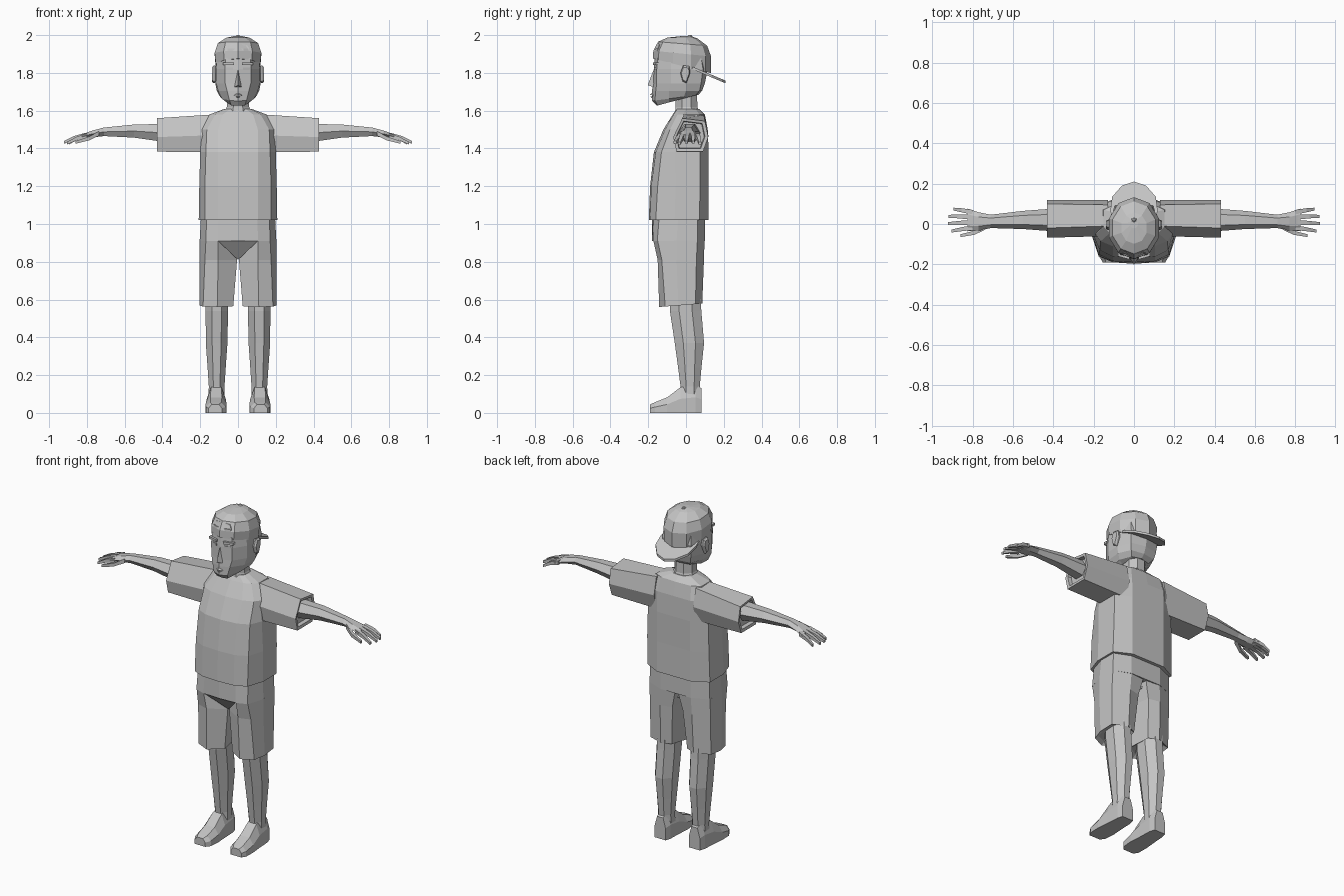
import bpy, bmesh, math
from mathutils import Vector

grey = bpy.data.materials.new("plain grey")
grey.diffuse_color = (0.55, 0.55, 0.55, 1)


def finish(name, bm, mirror=False):
    bmesh.ops.recalc_face_normals(bm, faces=bm.faces[:])
    me = bpy.data.meshes.new(name)
    bm.to_mesh(me)
    bm.free()
    me.materials.append(grey)
    ob = bpy.data.objects.new(name, me)
    bpy.context.collection.objects.link(ob)
    if mirror:
        ob.modifiers.new("mirror", 'MIRROR').use_mirror_merge = False
    return ob


def add_loft(bm, rings):
    vs = [[bm.verts.new(p) for p in r] for r in rings]
    n = len(vs[0])
    for a, b in zip(vs, vs[1:]):
        for i in range(n):
            j = (i + 1) % n
            bm.faces.new((a[i], a[j], b[j], b[i]))
    bm.faces.new(vs[0])
    bm.faces.new(vs[-1])


def loft(name, rings, mirror=False):
    bm = bmesh.new()
    add_loft(bm, rings)
    return finish(name, bm, mirror)


def level(z, pts, tilt=0):
    """Horizontal ring, optionally tilted along y."""
    return [(x, y, z + tilt * y) for x, y in pts]


def half(z, pts, tilt=0):
    """Symmetric ring from its right half, front centre to back centre."""
    return level(z, pts + [(-x, y) for x, y in pts[-2:0:-1]], tilt)


def oval(cx, cy, z, rx, ry, n=8, tilt=0, turn=0.5):
    angles = [2 * math.pi * (i + turn) / n for i in range(n)]
    return level(z, [(cx + rx * math.cos(a), cy + ry * math.sin(a)) for a in angles], tilt)


def oval_x(x, cy, cz, ry, rz, n=6):
    return [(x, p[0], p[1]) for p in oval(cy, cz, 0, ry, rz, n, 0, 0)]


# Shirt body
loft("shirt_body", [
    half(1.02, [(0, -.197), (.105, -.19), (.175, -.16), (.208, -.06), (.208, .07), (.11, .12), (0, .12)]),
    half(1.20, [(0, -.19), (.105, -.184), (.175, -.15), (.205, -.055), (.205, .075), (.11, .118), (0, .118)]),
    half(1.38, [(0, -.17), (.105, -.16), (.17, -.13), (.2, -.06), (.2, .075), (.11, .12), (0, .12)]),
    half(1.50, [(0, -.12), (.105, -.11), (.165, -.085), (.19, -.05), (.2, .08), (.11, .115), (0, .115)]),
    half(1.58, [(0, -.07), (.08, -.065), (.12, -.045), (.15, -.015), (.15, .07), (.1, .095), (0, .1)]),
    half(1.61, [(0, -.05), (.04, -.045), (.06, -.03), (.07, 0), (.065, .05), (.04, .065), (0, .07)]),
])

# Sleeves with a recessed cuff
inner = [(-.05, 1.38), (.09, 1.38), (.118, 1.47), (.095, 1.575), (-.01, 1.58), (-.06, 1.47)]
outer = [(-.05, 1.383), (.09, 1.383), (.118, 1.46), (.1, 1.545), (-.02, 1.56), (-.068, 1.46)]


def sleeve_ring(x, pts, s=1.0):
    return [(x, .02 + (y - .02) * s, 1.475 + (z - 1.475) * s) for y, z in pts]


loft("sleeve", [sleeve_ring(.13, inner), sleeve_ring(.43, outer),
                sleeve_ring(.427, outer, .82), sleeve_ring(.405, outer, .78)], True)

# Arms and palms
loft("arm", [oval_x(*r) for r in [
    (.39, .02, 1.482, .057, .055), (.55, .02, 1.492, .045, .04),
    (.71, .013, 1.488, .033, .026), (.77, .012, 1.477, .046, .021),
    (.825, .02, 1.463, .056, .014)]], True)

# Fingers and thumb
bm = bmesh.new()
digits = [
    [(.80, .058, 1.468), (.855, .068, 1.452), (.895, .074, 1.428)],
    [(.81, .034, 1.47), (.87, .038, 1.455), (.92, .038, 1.432)],
    [(.81, .008, 1.47), (.87, .005, 1.455), (.922, .002, 1.432)],
    [(.80, -.018, 1.468), (.855, -.026, 1.452), (.905, -.035, 1.428)],
    [(.735, -.015, 1.48), (.79, -.043, 1.452), (.86, -.058, 1.432)],
]
for path in digits:
    add_loft(bm, [[(x, y + a * r, z + b * r) for a, b in ((-1, -1), (1, -1), (1, 1), (-1, 1))]
                  for (x, y, z), r in zip(path, (.012, .010, .007))])
finish("fingers", bm, True)

# Shorts: hip block, legs and crotch panel
loft("shorts_hips", [
    half(1.06, [(0, -.18), (.1, -.17), (.165, -.14), (.195, -.04), (.195, .06), (.1, .1), (0, .1)]),
    half(.91, [(0, -.18), (.107, -.175), (.17, -.152), (.203, -.05), (.2, .06), (.1, .1), (0, .1)]),
])
loft("shorts_leg", [
    level(.912, [(.107, -.173), (.17, -.15), (.203, -.05), (.2, .06), (.1, .098), (.01, .09), (0, -.03)]),
    level(.81, [(.105, -.15), (.175, -.128), (.204, -.05), (.202, .055), (.105, .095), (.035, .08), (.005, -.09)]),
    level(.572, [(.11, -.142), (.185, -.11), (.205, -.04), (.2, .05), (.11, .086), (.05, .06), (.025, -.09)], .08),
    level(.585, [(.11, -.12), (.17, -.095), (.185, -.04), (.18, .04), (.11, .07), (.065, .05), (.045, -.08)], .08),
], True)
bm = bmesh.new()
a, b, c, d = [bm.verts.new(p) for p in
              ((-.107, -.173, .912), (.107, -.173, .912), (0, -.09, .81), (0, .08, .875))]
for f in ((a, b, c), (a, c, d), (b, d, c), (a, d, b)):
    bm.faces.new(f)
finish("shorts_crotch", bm)

# Lower legs
loft("lower_leg", [oval(*r) for r in [
    (.112, -.005, .62, .064, .088), (.112, -.002, .54, .064, .09),
    (.113, .018, .37, .062, .084), (.113, .02, .24, .052, .067),
    (.113, .022, .14, .045, .055), (.113, .022, .06, .047, .055)]], True)


# Feet, toe to heel
def foot_ring(y, x0, x1, h):
    c, w = (x0 + x1) / 2, (x1 - x0) / 2
    return [(x0, y, 0), (x1, y, 0), (x1, y, h * .55), (c + w * .55, y, h),
            (c - w * .55, y, h), (x0, y, h * .55)]


loft("foot", [foot_ring(*r) for r in [
    (-.19, .085, .155, .045), (-.165, .065, .17, .056), (-.1, .06, .172, .082),
    (-.03, .065, .165, .135), (.05, .068, .16, .15), (.083, .078, .15, .13)]], True)

# Neck
loft("neck", [oval(*r) for r in [
    (0, .01, 1.57, .085, .075), (0, .003, 1.62, .064, .062), (0, 0, 1.74, .062, .062)]])

# Head
loft("head", [
    half(1.668, [(0, -.155), (.035, -.15), (.06, -.09), (.068, -.02), (.05, .04), (0, .055)], .27),
    half(1.675, [(0, -.18), (.045, -.165), (.085, -.09), (.095, -.01), (.06, .05), (0, .065)], .13),
    half(1.705, [(0, -.18), (.058, -.16), (.105, -.09), (.112, 0), (.08, .072), (0, .085)]),
    half(1.745, [(0, -.175), (.068, -.155), (.115, -.08), (.12, 0), (.088, .08), (0, .1)]),
    half(1.82, [(0, -.17), (.07, -.155), (.116, -.08), (.12, 0), (.095, .09), (0, .115)]),
    half(1.88, [(0, -.165), (.065, -.15), (.11, -.08), (.115, 0), (.09, .08), (0, .105)]),
])

# Nose and lips
bm = bmesh.new()
for top, tip, side, base in (((0, -.168, 1.825), (0, -.203, 1.735), .024, 1.722),
                             ((0, -.176, 1.698), (0, -.192, 1.684), .034, 1.68),
                             ((0, -.176, 1.664), (0, -.189, 1.674), .03, 1.678)):
    t, n = bm.verts.new(top), bm.verts.new(tip)
    l, r = [bm.verts.new((s * side, -.162, base)) for s in (-1, 1)]
    for f in ((t, n, l), (t, r, n), (n, r, l), (t, l, r)):
        bm.faces.new(f)
finish("nose_and_lips", bm)

# Eyelids and brows
bm = bmesh.new()
for z, x0, x1, out, h in ((1.822, .026, .07, .006, .006), (1.848, .022, .08, .012, .007)):
    add_loft(bm, [[(x, y - o, z + k) for o, k in ((-.01, -h), (out, -h), (out, h), (-.01, h))]
                  for x, y in ((x0, -.164), (x1, -.148))])
finish("eyelids_and_brows", bm, True)

# Ears
loft("ear", [[(x, -.005 + (y + .005) * s, 1.79 + (z - 1.79) * s) for y, z in
              ((-.03, 1.80), (-.018, 1.755), (.002, 1.745), (.022, 1.80), (.018, 1.835), (-.015, 1.84))]
             for x, s in ((.105, .8), (.128, 1), (.138, .8))], True)

# Cap crown, tilted down to the back
loft("cap_crown", [oval(0, cy, z, rx, ry, 10, tilt) for cy, z, rx, ry, tilt in [
    (-.022, 1.832, .124, .153, -.25), (-.02, 1.90, .13, .153, -.1),
    (-.018, 1.953, .112, .13, -.08), (-.02, 1.985, .066, .078, -.02),
    (.0, 1.995, .02, .022, 0)]])

# Cap bill at the back
bill = [(0, .21), (.06, .19), (.108, .135), (.117, .07), (.108, 0), (.05, 0), (0, 0)]
loft("cap_bill", [half(1.833, bill, -.42), half(1.847, bill, -.42)])

# Cap button and arched strap at the front
loft("cap_button", [oval(0, .022, z, r, r, 6) for z, r in ((1.98, .013), (1.995, .013), (2.0, .007))])
arch = [(-.058, 1.925), (-.045, 1.945), (0, 1.955), (.045, 1.945), (.058, 1.925)]
loft("cap_strap_arch", [[(x, -.172 + 1.1 * abs(x) ** 1.35 + (z - 1.92) * .75 + o, z + k)
                         for o, k in ((-.008, -.005), (.03, -.005), (.03, .005), (-.004, .005))]
                        for x, z in arch])
loft("cap_strap", [[(x, -.163 + .9 * abs(x) ** 1.35 + o, 1.922 + k)
                    for o, k in ((-.008, -.006), (.03, -.006), (.03, .006), (-.006, .006))]
                   for x in (-.056, -.03, .03, .056)])
